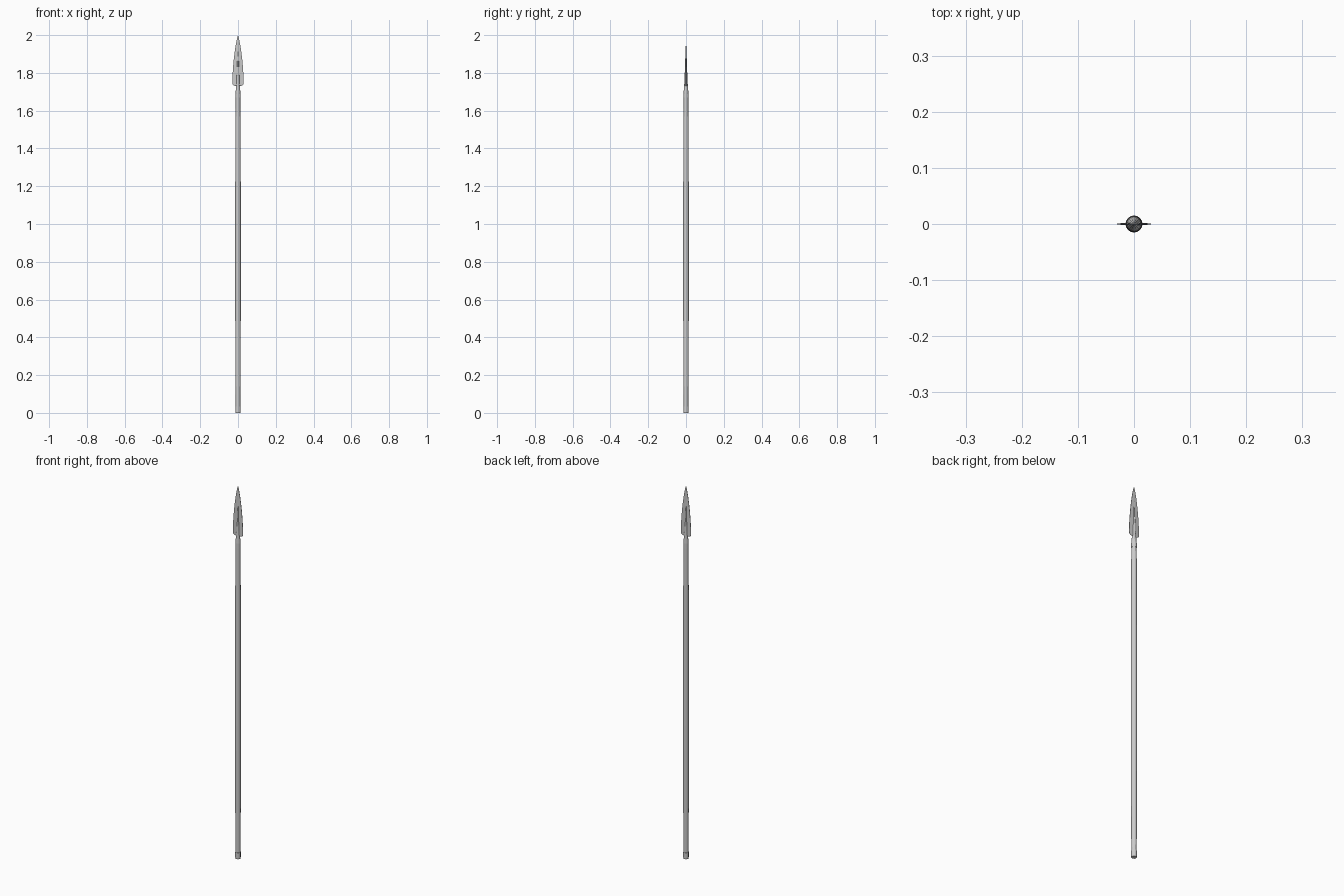
import bpy, bmesh, math

if "Cube" in bpy.data.objects:
    bpy.data.objects.remove(bpy.data.objects["Cube"])


def finish(bm, name):
    """Flat-shaded object from a bmesh."""
    bmesh.ops.recalc_face_normals(bm, faces=bm.faces)
    mesh = bpy.data.meshes.new(name)
    bm.to_mesh(mesh)
    bm.free()
    obj = bpy.data.objects.new(name, mesh)
    bpy.context.collection.objects.link(obj)
    return obj


def skin(name, rings, tip=None):
    """Closed solid through rings of points, optionally ending in a tip."""
    bm = bmesh.new()
    rings = [[bm.verts.new(p) for p in ring] for ring in rings]
    n = len(rings[0])
    for a, b in zip(rings, rings[1:]):
        for i in range(n):
            j = (i + 1) % n
            bm.faces.new((a[i], a[j], b[j], b[i]))
    bm.faces.new(rings[0])
    if tip:
        t = bm.verts.new(tip)
        for i in range(n):
            bm.faces.new((rings[-1][i], rings[-1][(i + 1) % n], t))
    else:
        bm.faces.new(rings[-1])
    return finish(bm, name)


def lathe(name, profile, sides=16, tip=None):
    """Solid of revolution from (radius, z) points."""
    angles = [2 * math.pi * i / sides for i in range(sides)]
    return skin(name, [[(r * math.cos(a), r * math.sin(a), z) for a in angles]
                       for r, z in profile], tip)


# Wooden shaft, swelling slightly towards the middle
steps = 12
lathe("shaft", [(0.0125 + 0.0027 * math.sin(math.pi * k / steps), 0.02 + 1.67 * k / steps)
                for k in range(steps + 1)])

# Butt cap at the foot
lathe("butt_cap", [(0.0130, 0), (0.0136, 0.004), (0.0136, 0.035)])

# Socket tapering into the raised rib of the blade
lathe("socket_and_rib", [(0.0134, 1.67), (0.0130, 1.695), (0.0105, 1.725),
                         (0.0080, 1.76), (0.0060, 1.82), (0.0038, 1.88)],
      tip=(0, 0, 1.95))

# Leaf blade: flattened section with narrow flat edges, from (half width, z)
outline = [(0.014, 1.731), (0.023, 1.733), (0.0285, 1.739), (0.0302, 1.750),
           (0.0290, 1.785), (0.0266, 1.825), (0.0229, 1.868), (0.0178, 1.910),
           (0.0117, 1.950), (0.005, 1.983)]
rings = []
for w, z in outline:
    t = 0.0008 + 0.0024 * (2.0 - z) / 0.27
    e = 0.0009
    rings.append([(w, -e, z), (w, e, z), (0, t, z), (-w, e, z), (-w, -e, z), (0, -t, z)])
skin("blade", rings, tip=(0, 0, 2.0))
